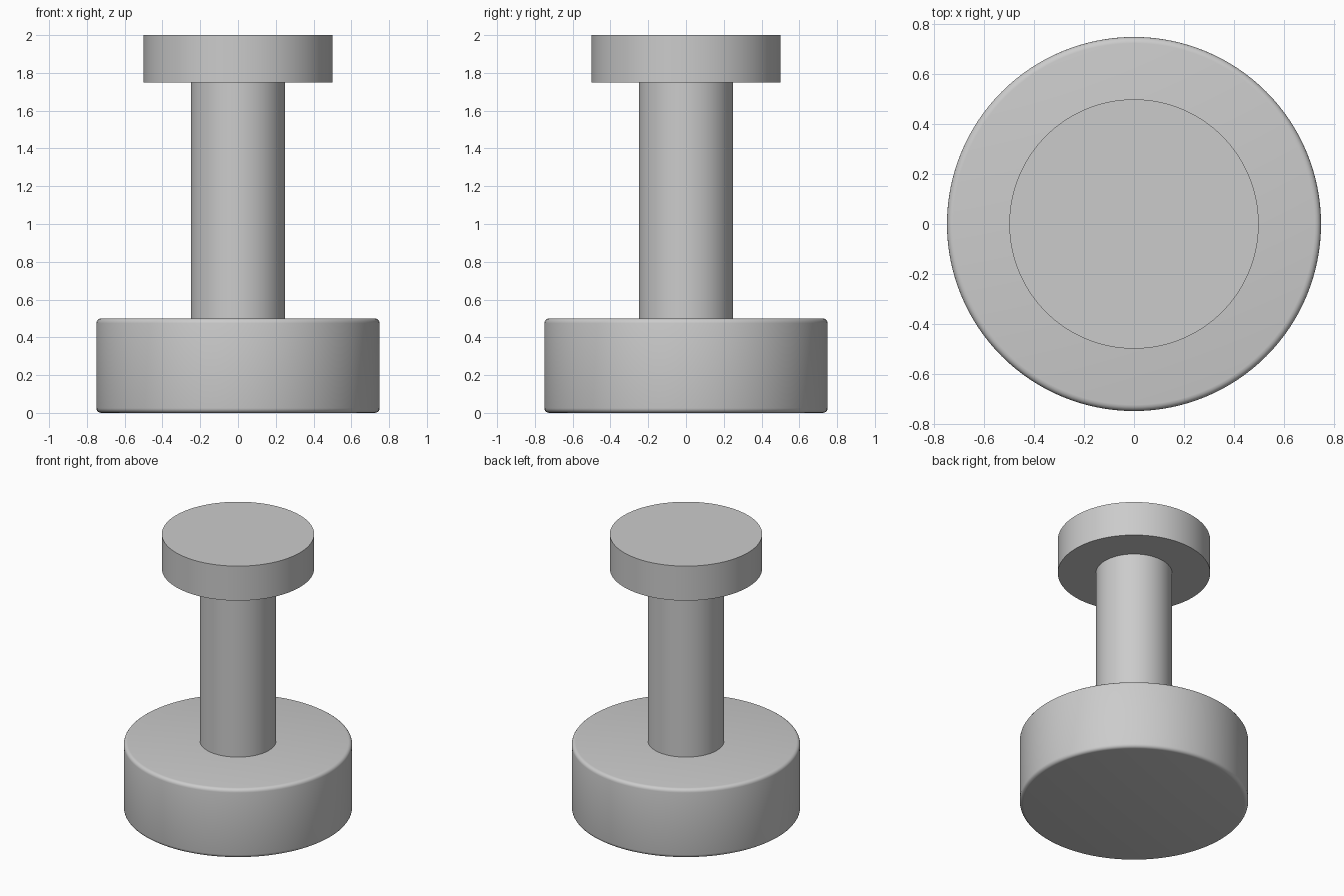
import bpy
import math

cube = bpy.data.objects.get("Cube")
if cube:
    bpy.data.objects.remove(cube, do_unlink=True)

# Single grey finish
grey = bpy.data.materials.new("plain_grey")
grey.use_nodes = True
colour = (0.6, 0.6, 0.6, 1.0)
grey.diffuse_color = colour
grey.node_tree.nodes["Principled BSDF"].inputs["Base Color"].default_value = colour


def disc(name, radius, bottom, top, bevel=0.0):
    """Upright cylinder between two heights, optionally with rounded rims."""
    bpy.ops.mesh.primitive_cylinder_add(
        vertices=128, radius=radius, depth=top - bottom,
        location=(0, 0, (bottom + top) / 2))
    obj = bpy.context.object
    obj.name = name
    obj.data.materials.append(grey)
    if bevel:
        mod = obj.modifiers.new("rounded_rims", 'BEVEL')
        mod.width = bevel
        mod.segments = 4
        mod.limit_method = 'ANGLE'
        mod.angle_limit = math.radians(40)
        bpy.ops.object.modifier_apply(modifier=mod.name)
    bpy.ops.object.shade_smooth_by_angle(angle=math.radians(40))
    return obj


# Heavy rounded base, slim stem and flat top cap
disc("base", 0.75, 0.0, 0.5, bevel=0.025)
disc("stem", 0.25, 0.5, 1.75)
disc("cap", 0.5, 1.75, 2.0)
